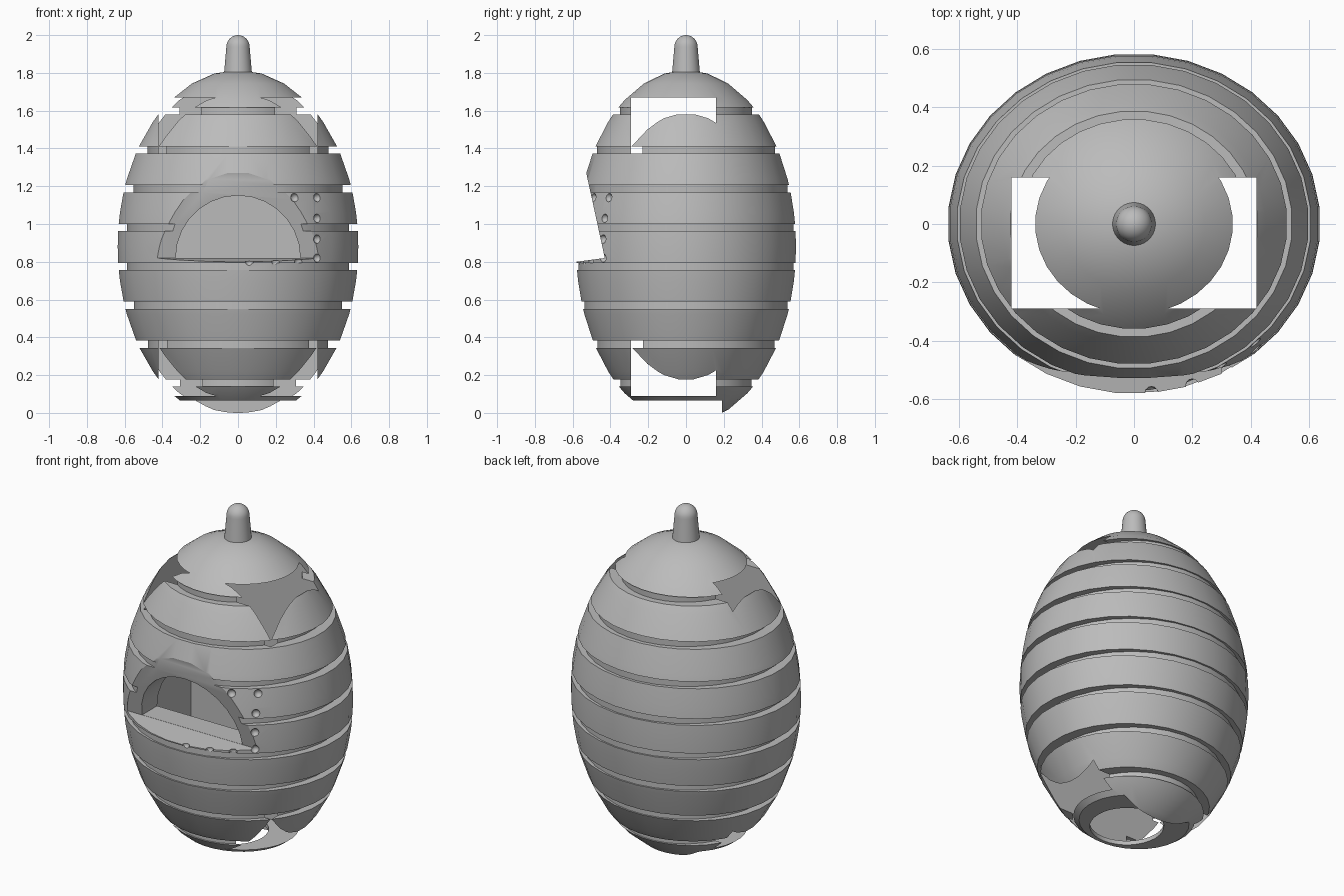
import bpy, bmesh
from math import sin, cos, pi, sqrt
from mathutils import Vector

cube = bpy.data.objects.get("Cube")
if cube:
    bpy.data.objects.remove(cube, do_unlink=True)

grey = bpy.data.materials.new("plain grey")
grey.use_nodes = True
colour = (0.5, 0.5, 0.5, 1)
grey.diffuse_color = colour
grey.node_tree.nodes["Principled BSDF"].inputs["Base Color"].default_value = colour

RX, RY, RZ, MID = 0.64, 0.585, 0.935, 0.88
SIDES = 32


def make(name, bm):
    bmesh.ops.recalc_face_normals(bm, faces=bm.faces)
    mesh = bpy.data.meshes.new(name)
    bm.to_mesh(mesh)
    bm.free()
    ob = bpy.data.objects.new(name, mesh)
    bpy.context.collection.objects.link(ob)
    mesh.materials.append(grey)
    return ob


def lathe(name, rings, low, high):
    """Elliptical rings (z, rx, ry) from bottom to top, closed at two poles."""
    bm = bmesh.new()
    loops = []
    for z, rx, ry in rings:
        angles = [2 * pi * (i + 0.5) / SIDES for i in range(SIDES)]
        loops.append([bm.verts.new((rx * cos(a), ry * sin(a), z)) for a in angles])
    bottom, top = bm.verts.new((0, 0, low)), bm.verts.new((0, 0, high))
    for i in range(SIDES):
        j = (i + 1) % SIDES
        bm.faces.new((bottom, loops[0][j], loops[0][i]))
        bm.faces.new((top, loops[-1][i], loops[-1][j]))
        for a, b in zip(loops, loops[1:]):
            bm.faces.new((a[i], a[j], b[j], b[i]))
    return make(name, bm)


def prism(name, points, direction):
    """Extrude a closed outline of 3D points along a direction."""
    bm = bmesh.new()
    face = bm.faces.new([bm.verts.new(p) for p in points])
    new = bmesh.ops.extrude_face_region(bm, geom=[face])["geom"]
    moved = [v for v in new if isinstance(v, bmesh.types.BMVert)]
    bmesh.ops.translate(bm, verts=moved, vec=Vector(direction))
    return make(name, bm)


def box(name, lo, hi):
    (x, y, z), (X, Y, Z) = lo, hi
    return prism(name, [(x, y, z), (X, y, z), (X, Y, z), (x, Y, z)], (0, 0, Z - z))


def scale_at(z):
    return sqrt(max(0, 1 - ((z - MID) / RZ) ** 2))


def smooth(ob):
    bpy.ops.object.select_all(action='DESELECT')
    ob.select_set(True)
    bpy.context.view_layer.objects.active = ob
    bpy.ops.object.shade_smooth_by_angle(angle=0.5)


# Egg body with eight level grooves, deeper at the sides than front and back
grooves = [(0.139 + 0.2057 * i, 0.177 + 0.2057 * i) for i in range(8)]
levels = [MID - RZ * cos(pi * i / 16) for i in range(1, 16)]
rings = [(z, RX * scale_at(z), RY * scale_at(z)) for z in levels
         if not any(a - 0.01 < z < b + 0.01 for a, b in grooves)]
for a, b in grooves:
    s = min(scale_at(a), scale_at(b))
    inner = (RX * s - 0.045, RY * s - 0.008)
    rings += [(a, RX * scale_at(a), RY * scale_at(a)), (a + 1e-5, *inner),
              (b - 1e-5, *inner), (b, RX * scale_at(b), RY * scale_at(b))]
rings.sort()
body = lathe("egg_body", rings, MID - RZ, MID + RZ)

# Inner chamber, flat underside, sloping front recess, arched doorway, floor hole
cutters = [
    box("chamber_cutter", (-0.42, -0.29, 0.09), (0.42, 0.16, 1.67)),
    box("underside_cutter", (-1, -1, -0.5), (1, 0.19, 0.065)),
    prism("recess_cutter", [(-0.8, y, z) for y, z in
          ((-0.43, 0.82), (-0.578, 1.5), (-1, 1.5), (-1, 0.744))], (1.6, 0, 0)),
    prism("doorway_cutter", [(0.33 * cos(pi * i / 14), -1, 0.821 + 0.33 * sin(pi * i / 14))
          for i in range(15)], (0, 0.8, 0)),
    prism("floor_hole_cutter", [(0.2 * cos(pi * i / 16), 0.2 * sin(pi * i / 16) - 0.06, -0.1)
          for i in range(32)], (0, 0, 0.3)),
]

# Small round dents beside and below the recess
dents = [(0.42, z) for z in (0.82, 0.92, 1.03, 1.14)]
dents += [(0.3, 1.14), (0.32, 0.8), (0.2, 0.8), (0.06, 0.8)]
for x, z in dents:
    bm = bmesh.new()
    bmesh.ops.create_uvsphere(bm, u_segments=12, v_segments=8, radius=0.023)
    y = -RY * sqrt(scale_at(z) ** 2 - (x / RX) ** 2)
    bmesh.ops.translate(bm, verts=bm.verts, vec=(x, y, z))
    cutters.append(make("dent_cutter", bm))

bpy.context.view_layer.objects.active = body
for cutter in cutters:
    cutter.hide_render = True
    mod = body.modifiers.new("cut", 'BOOLEAN')
    mod.operation, mod.solver, mod.object = 'DIFFERENCE', 'EXACT', cutter
    bpy.ops.object.modifier_apply(modifier=mod.name)
    bpy.data.objects.remove(cutter, do_unlink=True)
smooth(body)

# Tapered hanging knob with a rounded top
profile = [(1.77, 0.077), (1.8, 0.074)]
profile += [(1.937 + 0.063 * sin(a), 0.062 * cos(a)) for a in (pi * i / 16 for i in range(8))]
knob = lathe("top_knob", [(z, r, r) for z, r in profile], 1.77, 2.0)
smooth(knob)
